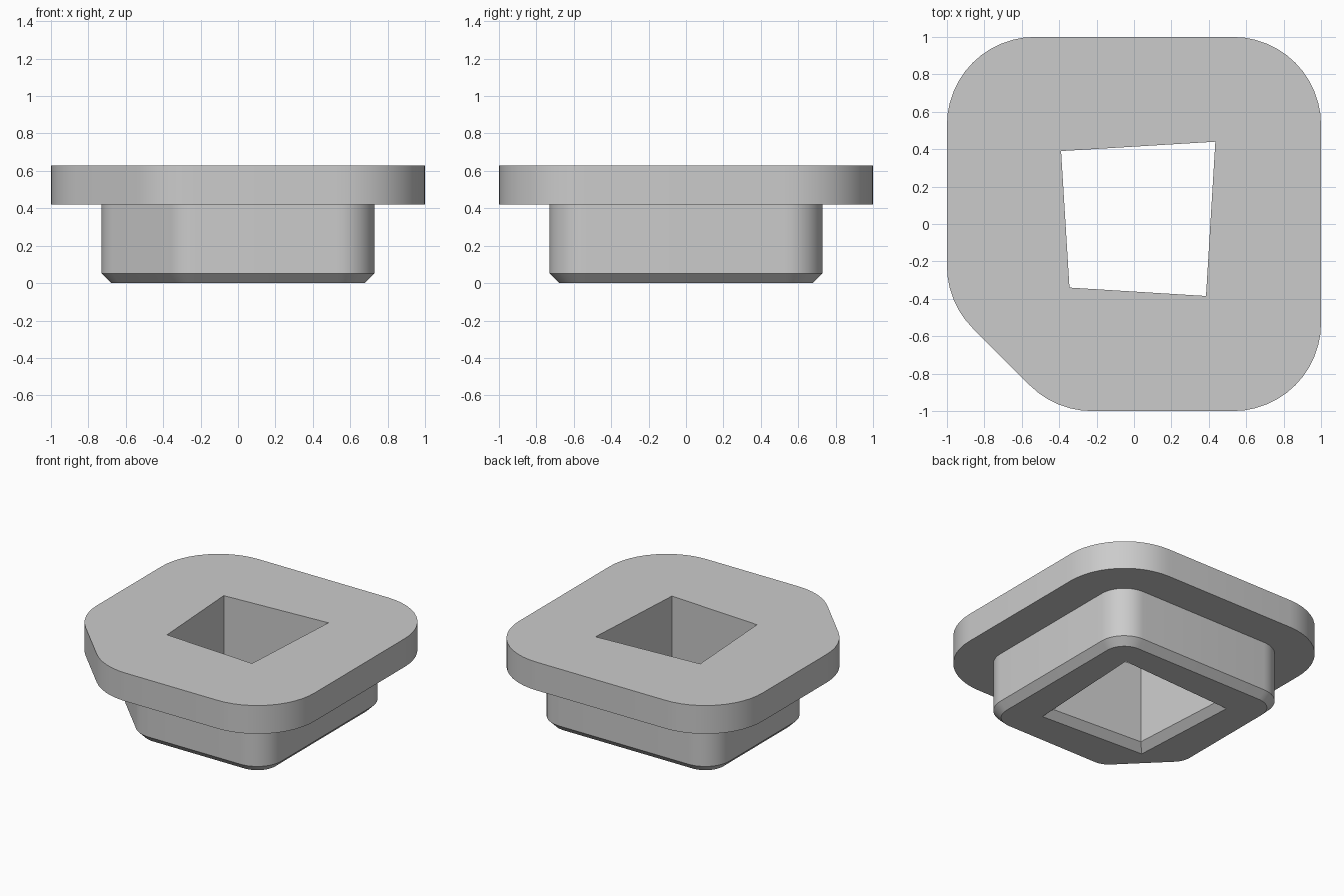
import bpy, bmesh
from math import cos, sin, radians

cube = bpy.data.objects.get("Cube")
if cube:
    bpy.data.objects.remove(cube, do_unlink=True)

# Single grey material
grey = bpy.data.materials.new("plain grey")
grey.use_nodes = True
colour = (0.6, 0.6, 0.6, 1)
grey.diffuse_color = colour
grey.node_tree.nodes["Principled BSDF"].inputs["Base Color"].default_value = colour

# Corner arcs of the outline: centre, start angle, end angle (one corner is cut off)
C, K = 0.53, 0.225
CORNERS = [((C, C), 0, 90), ((-C, C), 90, 180), ((-C, -K), 180, 225),
           ((-K, -C), 225, 270), ((C, -C), 270, 360)]
# Slightly skewed four-sided hole
HOLE = [(0.435, 0.44), (-0.39, 0.39), (-0.345, -0.34), (0.385, -0.385)]
CHAMFER, FLANGE_Z, TOP_Z = 0.052, 0.42, 0.63


def outline(radius):
    points = []
    for (cx, cy), start, end in CORNERS:
        steps = (end - start) * 12 // 90
        for i in range(steps + 1):
            a = radians(start + (end - start) * i / steps)
            points.append((cx + radius * cos(a), cy + radius * sin(a)))
    return points


def hole(grow):
    return [(x + (grow if x > 0 else -grow), y + (grow if y > 0 else -grow))
            for x, y in HOLE]


bm = bmesh.new()


def ring(points, z):
    return [bm.verts.new((x, y, z)) for x, y in points]


def walls(rings):
    for a, b in zip(rings, rings[1:]):
        for i in range(len(a)):
            j = (i + 1) % len(a)
            bm.faces.new((a[i], a[j], b[j], b[i]))


def cap(*loops):
    edges = [bm.edges.get((r[i - 1], r[i])) for r in loops for i in range(len(r))]
    bmesh.ops.triangle_fill(bm, use_beauty=True, edges=edges)


# Outer skin: bottom chamfer, body, underside of flange, flange rim
outer = [ring(outline(r), z) for r, z in
         ((0.2 - CHAMFER, 0), (0.2, CHAMFER), (0.2, FLANGE_Z),
          (0.47, FLANGE_Z), (0.47, TOP_Z))]
# Hole walls with a chamfered bottom mouth
inner = [ring(hole(g), z) for g, z in ((CHAMFER, 0), (0, CHAMFER), (0, TOP_Z))]
walls(outer)
walls(inner)

# Flat top and bottom around the hole
cap(outer[0], inner[0])
cap(outer[-1], inner[-1])
bmesh.ops.recalc_face_normals(bm, faces=bm.faces)

mesh = bpy.data.meshes.new("flanged_plug")
bm.to_mesh(mesh)
bm.free()
mesh.materials.append(grey)
plug = bpy.data.objects.new("flanged_plug", mesh)
bpy.context.collection.objects.link(plug)

bpy.ops.object.select_all(action='DESELECT')
plug.select_set(True)
bpy.context.view_layer.objects.active = plug
bpy.ops.object.shade_smooth_by_angle(angle=radians(30))
